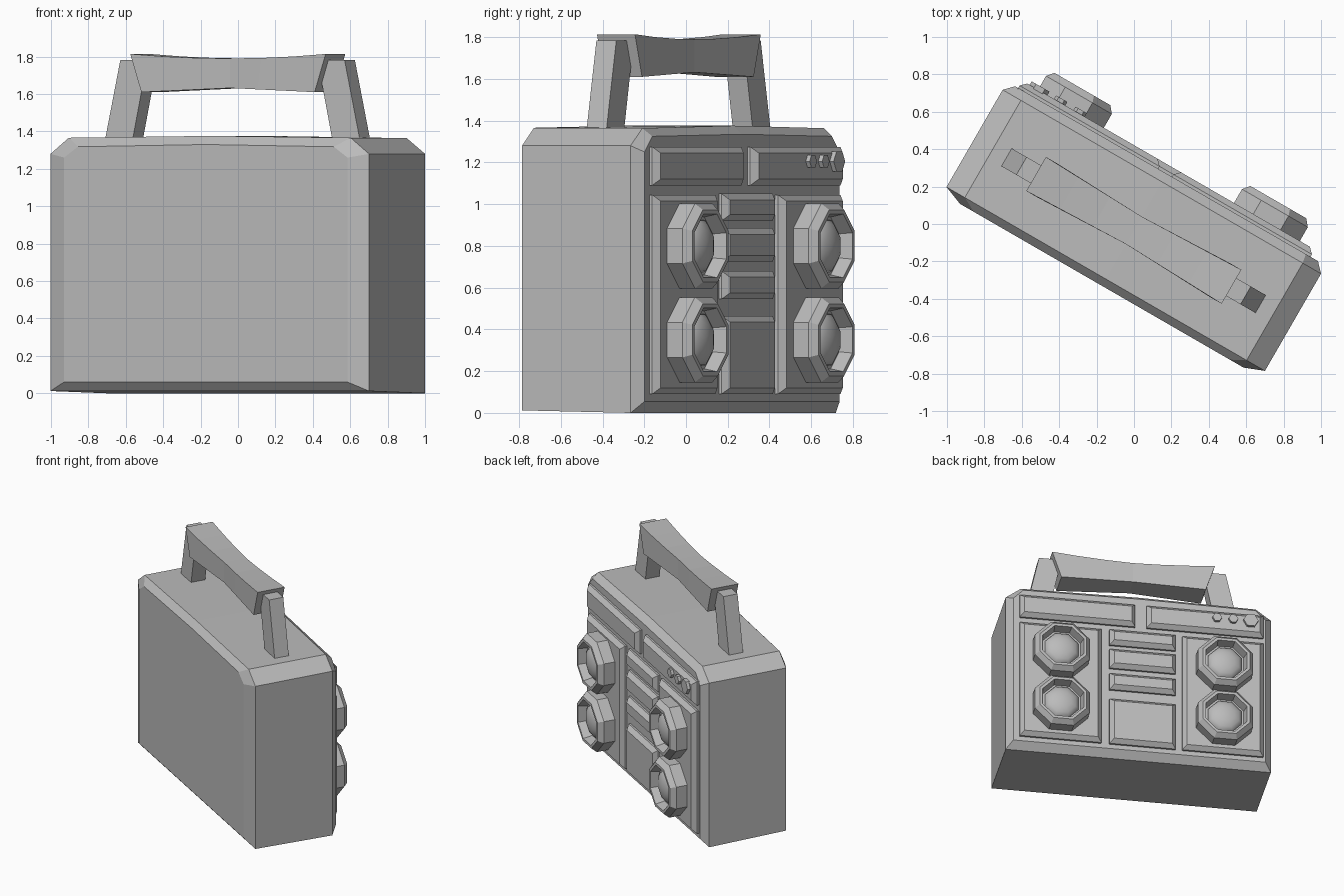
import bpy, bmesh, math

cube = bpy.data.objects.get("Cube")
if cube:
    bpy.data.objects.remove(cube, do_unlink=True)

TURN = math.radians(-30)   # the whole case stands turned on the spot
MID = 0.016                # middle of the case along its width

grey = bpy.data.materials.new("plain grey")
grey.use_nodes = True
grey.diffuse_color = (0.5, 0.5, 0.5, 1)
grey.node_tree.nodes["Principled BSDF"].inputs["Base Color"].default_value = (0.5, 0.5, 0.5, 1)


def loft(name, rings):
    """Join equal rings of (width, depth, height) points into a capped solid."""
    bm = bmesh.new()
    loops = [[bm.verts.new(p) for p in ring] for ring in rings]
    n = len(loops[0])
    for a, b in zip(loops, loops[1:]):
        for i in range(n):
            j = (i + 1) % n
            bm.faces.new((a[i], a[j], b[j], b[i]))
    bm.faces.new(loops[0])
    bm.faces.new(loops[-1])
    bmesh.ops.recalc_face_normals(bm, faces=bm.faces)
    mesh = bpy.data.meshes.new(name)
    bm.to_mesh(mesh)
    bm.free()
    mesh.materials.append(grey)
    obj = bpy.data.objects.new(name, mesh)
    bpy.context.collection.objects.link(obj)
    obj.rotation_euler.z = TURN
    return obj


def rect(s0, s1, z0, z1, t):
    return [(s0, t, z0), (s1, t, z0), (s1, t, z1), (s0, t, z1)]


def circle(s, z, r, t, sides, phase=0.5):
    steps = [2 * math.pi * (i + phase) / sides for i in range(sides)]
    return [(s + r * math.cos(a), t, z + r * math.sin(a)) for a in steps]


def case_ring(t, half, low, side, top_half, top, crown):
    """Case outline with chamfered top corners and a slight crown."""
    right = [(half, low), (half, side), (top_half, top)]
    outline = right + [(0, crown)] + [(-s, z) for s, z in reversed(right)]
    return [(MID + s, t, z) for s, z in outline]


# Case with bevelled front and back edges
loft("case", [
    case_ring(-0.372, 0.875, 0.06, 1.26, 0.79, 1.318, 1.33),
    case_ring(-0.33, 0.983, 0.012, 1.28, 0.87, 1.366, 1.376),
    case_ring(0.27, 0.983, 0.0, 1.28, 0.87, 1.364, 1.376),
    case_ring(0.32, 0.935, 0.055, 1.25, 0.86, 1.325, 1.335),
])


# Raised panels with sloped edges
def panel(name, s0, s1, z0, z1, edge=0.03):
    loft(name, [
        rect(s0, s1, z0, z1, 0.31),
        rect(s0, s1, z0, z1, 0.335),
        rect(s0 + edge, s1 - edge, z0 + edge, z1 - edge, 0.365),
    ])


panel("left_top_panel", 0.05, 0.905, 1.09, 1.275)
panel("right_top_panel", -0.9, -0.035, 1.09, 1.275)
panel("left_speaker_panel", 0.3, 0.905, 0.09, 1.045)
panel("right_speaker_panel", -0.9, -0.3, 0.09, 1.045)
for i, (z0, z1) in enumerate([(0.92, 1.05), (0.725, 0.885), (0.545, 0.68), (0.09, 0.465)]):
    panel(f"centre_panel_{i + 1}", -0.25, 0.24, z0, z1)

# Hexagonal knobs
for i, (s, r) in enumerate([(-0.55, 0.035), (-0.67, 0.035), (-0.8, 0.055)]):
    loft(f"knob_{i + 1}", [circle(s, 1.205, r, t, 6, 0) for t in (0.35, 0.387)])

# Speakers: octagonal rim around a recessed cone and a rounded dome
RIM = [(0.22, 0.35), (0.22, 0.45), (0.187, 0.487), (0.165, 0.487), (0.15, 0.42)]
for side, s in (("left", 0.61), ("right", -0.6)):
    for level, z in (("upper", 0.8), ("lower", 0.35)):
        loft(f"{side}_{level}_speaker_rim", [circle(s, z, r, t, 8) for r, t in RIM])
        angles = [math.radians(a) for a in (0, 20, 40, 60, 80)]
        dome = loft(f"{side}_{level}_speaker_dome", [
            circle(s, z, 0.138 * math.cos(a), 0.41 + 0.065 * math.sin(a), 8) for a in angles])
        dome.data.shade_smooth()

# Handle legs, leaning inwards
for side, d in (("left", 1), ("right", -1)):
    feet = [(0.79, 0.62, 1.34), (0.692, 0.525, 1.783)]
    loft(f"{side}_handle_leg", [
        [(MID + d * o, -0.087, z), (MID + d * n, -0.087, z),
         (MID + d * n, 0.023, z), (MID + d * o, 0.023, z)] for o, n, z in feet])

# Handle grip with flared, undercut ends
grip = []
for k in (-1, -0.66, -0.33, 0, 0.33, 0.66, 1):
    flare = abs(k)
    w = 0.085 + 0.02 * flare
    top, low = 1.79 + 0.024 * flare ** 2, 1.632 - 0.022 * flare
    s_top, s_low = MID + 0.603 * k, MID + 0.535 * k
    grip.append([(s_low, -0.03 - w, low), (s_low, -0.03 + w, low),
                 (s_top, -0.03 + w, top), (s_top, -0.03 - w, top)])
loft("handle_grip", grip)
